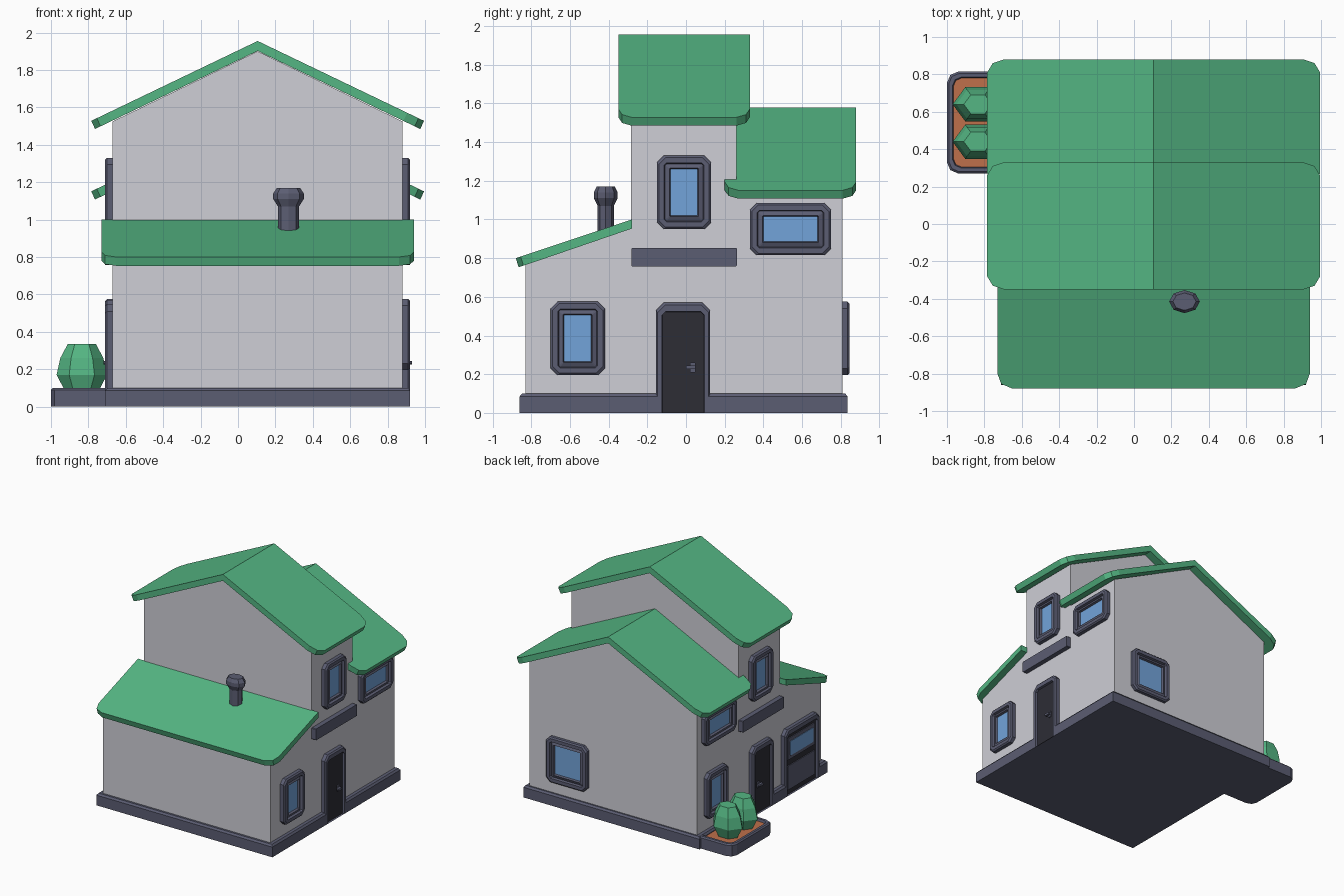
import bpy, bmesh, math
from mathutils import Vector

if "Cube" in bpy.data.objects:
    bpy.data.objects.remove(bpy.data.objects["Cube"])


def material(name, rgb):
    m = bpy.data.materials.new(name)
    m.diffuse_color = (*rgb, 1)
    m.use_nodes = True
    m.node_tree.nodes["Principled BSDF"].inputs["Base Color"].default_value = m.diffuse_color
    return m


WALL = material("pale_wall", (0.62, 0.62, 0.67))
GREEN = material("green", (0.09, 0.47, 0.23))
SLATE = material("slate_trim", (0.105, 0.11, 0.17))
DARK = material("dark_door", (0.026, 0.026, 0.036))
GLASS = material("blue_glass", (0.17, 0.37, 0.70))
SOIL = material("brown_soil", (0.52, 0.16, 0.07))

XL, XR, CX = -0.67, 0.88, 0.105     # side walls and ridge line


def loft(name, rings, mats):
    """Skin a stack of equal-length rings, cap both ends.
    mats: one material, or one per strip plus one for the last cap."""
    if not isinstance(mats, list):
        mats = [mats] * len(rings)
    slots = list(dict.fromkeys(mats))
    bm = bmesh.new()
    vs = [[bm.verts.new(p) for p in r] for r in rings]
    n = len(vs[0])
    bm.faces.new(vs[0]).material_index = slots.index(mats[0])
    bm.faces.new(vs[-1]).material_index = slots.index(mats[-1])
    for k in range(len(vs) - 1):
        for i in range(n):
            j = (i + 1) % n
            f = bm.faces.new((vs[k][i], vs[k][j], vs[k + 1][j], vs[k + 1][i]))
            f.material_index = slots.index(mats[k])
    bmesh.ops.recalc_face_normals(bm, faces=bm.faces)
    me = bpy.data.meshes.new(name)
    bm.to_mesh(me)
    bm.free()
    for m in slots:
        me.materials.append(m)
    ob = bpy.data.objects.new(name, me)
    bpy.context.collection.objects.link(ob)
    return ob


def rect(w, h, ct, cb=None):
    """Rectangle with cut corners: ct at the top, cb at the bottom."""
    cb = ct if cb is None else cb
    w, h = w / 2, h / 2
    return [(-w + cb, -h), (w - cb, -h), (w, -h + cb), (w, h - ct),
            (w - ct, h), (-w + ct, h), (-w, h - ct), (-w, -h + cb)]


def on_wall(side, u, v, d):
    if side == "back":
        return (u, 0.805 + d, v)
    return (XR + d, u, v) if side == "right" else (XL - d, u, v)


def window(name, side, u, z, w, h):
    steps = [(0, .035, -.02), (0, .035, .03), (.02, .035, .04), (.075, .012, .04),
             (.085, .008, .02), (.13, .003, .03), (.14, .003, .012)]
    rings = [[on_wall(side, u + a, z + b, d) for a, b in rect(w - m, h - min(m, m * 1.25), c)]
             for m, c, d in steps]
    loft(name, rings, [SLATE] * 6 + [GLASS])


def door(name, side, u, w, h):
    steps = [(0, .04, -.03), (0, .04, .03), (.015, .04, .04), (.06, .02, .04), (.065, .015, .022)]
    rings = []
    for m, c, d in steps:
        hh = h - m * .75
        rings.append([on_wall(side, u + a, hh / 2 + b, d) for a, b in rect(w - m, hh, c, .001)])
    loft(name, rings, [SLATE] * 4 + [DARK])


def plate(name, side, u, z, w, h, d0, d1, mat, c=.004):
    loft(name, [[on_wall(side, u + a, z + b, d) for a, b in rect(w, h, c)]
                for d in (d0, d1)], mat)


def lathe(name, x, y, profile, n, mat, sy=1.0, turn=0.0):
    loft(name, [[(x + r * math.cos(turn + 2 * math.pi * i / n),
                  y + sy * r * math.sin(turn + 2 * math.pi * i / n), z)
                 for i in range(n)] for r, z in profile], mat)


# Walls: tall middle block, lower back block, lean-to front block
def gable_block(name, y0, y1, eave, peak):
    pts = [(XL, .05), (XR, .05), (XR, eave), (CX, peak), (XL, eave)]
    loft(name, [[(x, y, z) for x, z in pts] for y in (y0, y1)], WALL)


gable_block("middle_walls", -.285, .26, 1.525, 1.90)
gable_block("back_walls", .255, .81, 1.145, 1.525)
loft("front_walls", [[(x, y, z) for y, z in
                      [(-.83, .05), (-.28, .05), (-.28, .96), (-.83, .775)]]
                     for x in (XL, XR)], WALL)


# Gable roofs: one slab per slope, eave corners cut
def gable_roof(name, y0, y1, ridge, half=.89, slope=.48, t=.048):
    nx, nz = slope / math.hypot(1, slope), 1 / math.hypot(1, slope)
    for label, s in (("right", 1), ("left", -1)):
        out = [(0, y0), (half - .09, y0), (half - .03, y0 + .02), (half, y0 + .07),
               (half, y1 - .07), (half - .03, y1 - .02), (half - .09, y1), (0, y1)]
        top = [(CX + s * d, y, ridge - slope * d) for d, y in out]
        low = [(CX + s * (d - nx * t), y, ridge - slope * d - nz * t) if d else
               (CX, y, ridge - t / nz) for d, y in out]
        loft(f"{name}_{label}", [low, top], GREEN)


gable_roof("middle_roof", -.35, .33, 1.955)
gable_roof("back_roof", .20, .88, 1.578)

# Lean-to roof over the front block
xa, xb = -.73, .94
plan = [(xa, -.28), (xa, -.80), (xa + .02, -.855), (xa + .08, -.88),
        (xb - .08, -.88), (xb - .02, -.855), (xb, -.80), (xb, -.28)]
lean_top = [(x, y, .80 + (y + .88) * .333) for x, y in plan]
loft("front_roof", [[(x, y + (.015 if y < -.3 else 0), z - .047) for x, y, z in lean_top],
                    lean_top], GREEN)

# Plinth with notches where the doors reach the ground
bx0, bx1, by0, by1 = -.71, .92, -.86, .835
outline = [(bx0, by0), (bx1, by0), (bx1, -.14), (XR, -.14), (XR, .11), (bx1, .11),
           (bx1, by1), (bx0, by1), (bx0, .11), (XL, .11), (XL, -.14), (bx0, -.14),
           (bx0, -.31), (XL, -.31), (XL, -.75), (bx0, -.75)]


def shrink(pts, m):
    return [(min(max(x, bx0 + m), bx1 - m), min(max(y, by0 + m), by1 - m)) for x, y in pts]


loft("plinth", [[(x, y, z) for x, y in shrink(outline, m)]
                for m, z in ((0, 0), (0, .085), (.012, .1))], SLATE)

# Windows, doors and ledges shared by both sides
for side in ("right", "left"):
    window(f"{side}_middle_window", side, -.01, 1.14, .28, .38)
    window(f"{side}_back_upper_window", side, .54, .95, .42, .27)
    door(f"{side}_door", side, -.015, .28, .57)
    plate(f"{side}_ledge", side, -.01, .805, .545, .095, -.02, .04, SLATE)
    plate(f"{side}_door_lock", side, .035, .235, .03, .05, .02, .03, SLATE)
    plate(f"{side}_door_handle", side, .025, .235, .05, .018, .03, .05, SLATE)
window("right_front_window", "right", -.56, .385, .28, .38)
window("left_back_lower_window", "left", .58, .385, .28, .38)
window("back_window", "back", .52, .385, .38, .38)

# Wide garage door with a window strip
door("garage_door", "left", -.53, .46, .55)
plate("garage_window_frame", "left", -.53, .38, .36, .18, .02, .029, SLATE)
plate("garage_window_glass", "left", -.53, .38, .30, .12, .028, .033, GLASS)
plate("garage_lower_panel", "left", -.53, .14, .36, .2, .02, .029, SLATE)

# Chimney pot
lathe("chimney", .27, -.415, [(.056, .9), (.056, 1.07), (.082, 1.11), (.082, 1.14),
                              (.062, 1.17)], 8, SLATE, .75)


# Planter with soil and two bushes
def tray(m, z):
    c = .06 - m * .5
    x0, x1, y0, y1 = -1 + m, -.675, .27 + m, .815 - m
    return [(x1, y0, z), (x1, y1, z), (x0 + c, y1, z), (x0 + c * .3, y1 - c * .3, z),
            (x0, y1 - c, z), (x0, y0 + c, z), (x0 + c * .3, y0 + c * .3, z), (x0 + c, y0, z)]


loft("planter", [tray(0, 0), tray(0, .09), tray(.01, .1), tray(.03, .1), tray(.035, .08)],
     [SLATE] * 4 + [SOIL])
for i, y in enumerate((.64, .44)):
    lathe(f"bush_{i + 1}", -.835, y, [(.085, .075), (.135, .17), (.115, .26), (.075, .335)],
          6, GREEN, .78)
